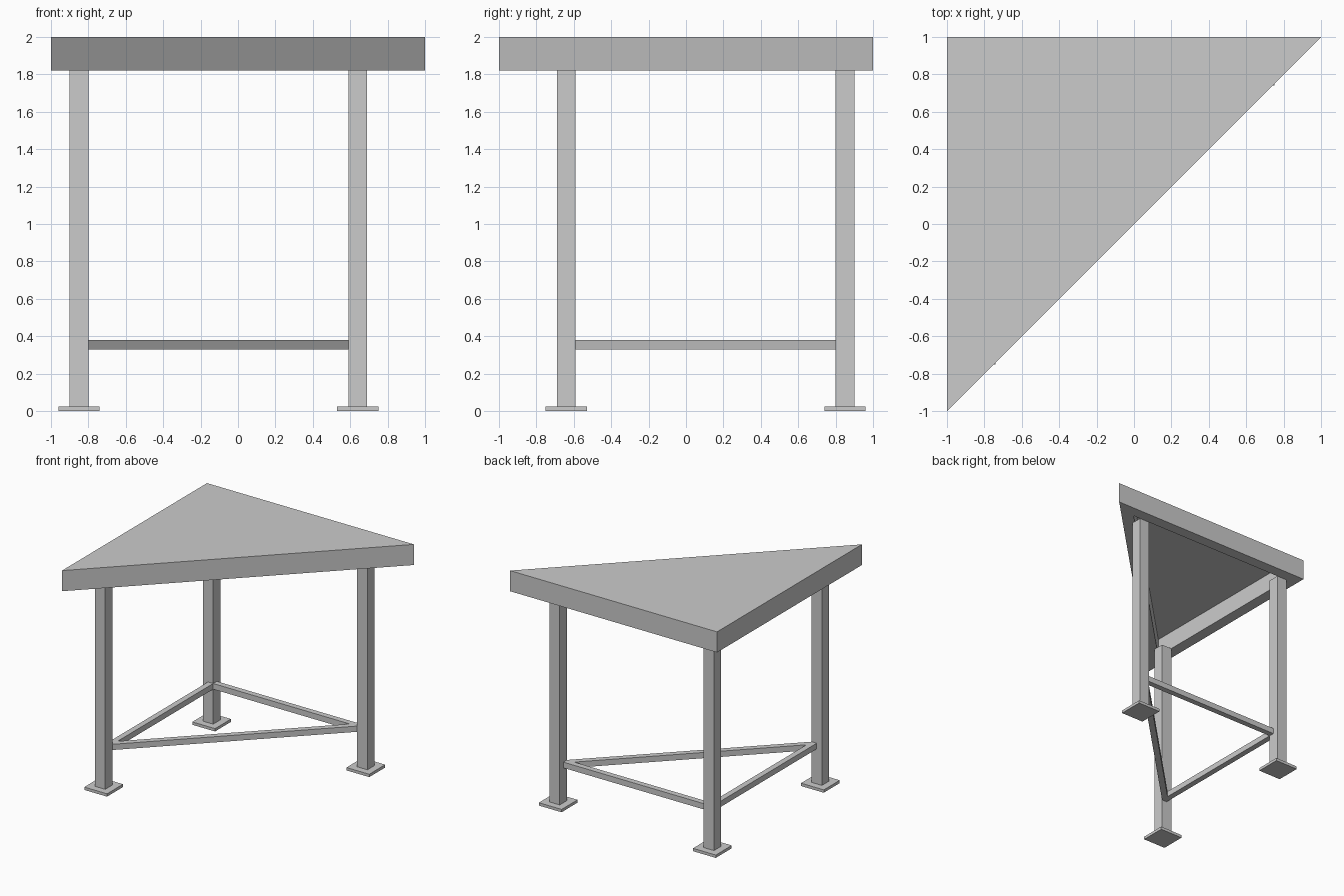
import bpy
import bmesh
import math

cube = bpy.data.objects.get("Cube")
if cube:
    bpy.data.objects.remove(cube, do_unlink=True)

grey = bpy.data.materials.new("light_grey")
grey.use_nodes = True
colour = (0.6, 0.6, 0.6, 1)
grey.diffuse_color = colour
grey.node_tree.nodes["Principled BSDF"].inputs["Base Color"].default_value = colour


def finish(name, bm):
    bmesh.ops.recalc_face_normals(bm, faces=bm.faces)
    mesh = bpy.data.meshes.new(name)
    bm.to_mesh(mesh)
    bm.free()
    mesh.materials.append(grey)
    obj = bpy.data.objects.new(name, mesh)
    bpy.context.collection.objects.link(obj)
    return obj


def box(name, x, y, width, z0, z1):
    bm = bmesh.new()
    bmesh.ops.create_cube(bm, size=1)
    bmesh.ops.scale(bm, vec=(width, width, z1 - z0), verts=bm.verts)
    bmesh.ops.translate(bm, vec=(x, y, (z0 + z1) / 2), verts=bm.verts)
    return finish(name, bm)


def triangle(corner, length, inset=0):
    """Right-angled corner triangle, inset evenly from its three sides."""
    near = corner - inset
    far = corner - length + inset * (1 + math.sqrt(2))
    return [(-near, near), (-near, far), (-far, near)]


def triangular_frame(name, corner, length, bar, z0, z1, lid=0):
    """Triangular ring of bars; a lid thickness closes it at the top."""
    bm = bmesh.new()

    def loop(inset, z):
        return [bm.verts.new((x, y, z)) for x, y in triangle(corner, length, inset)]

    def bridge(a, b):
        for i in range(3):
            j = (i + 1) % 3
            bm.faces.new((a[i], a[j], b[j], b[i]))

    outer_low, outer_high = loop(0, z0), loop(0, z1)
    inner_low, inner_high = loop(bar, z0), loop(bar, z1 - lid)
    bridge(outer_low, outer_high)
    bridge(outer_low, inner_low)
    bridge(inner_low, inner_high)
    if lid:
        bm.faces.new(outer_high)
        bm.faces.new(inner_high)
    else:
        bridge(inner_high, outer_high)
    return finish(name, bm)


# Hollow table top and the stretcher frame between the legs
top_base = 1.82
triangular_frame("table_top", 1, 2, 0.1, top_base, 2, lid=0.02)
triangular_frame("stretcher_frame", 0.85, 1.49, 0.05, 0.33, 0.38)

# Square legs standing on flat foot plates
plate = 0.025
places = ("back_right", "front_right", "back_left")
for place, (x, y) in zip(places, triangle(0.85, 1.49)):
    box(place + "_leg", x, y, 0.1, plate, top_base)
    box(place + "_foot", x, y, 0.22, 0, plate)
